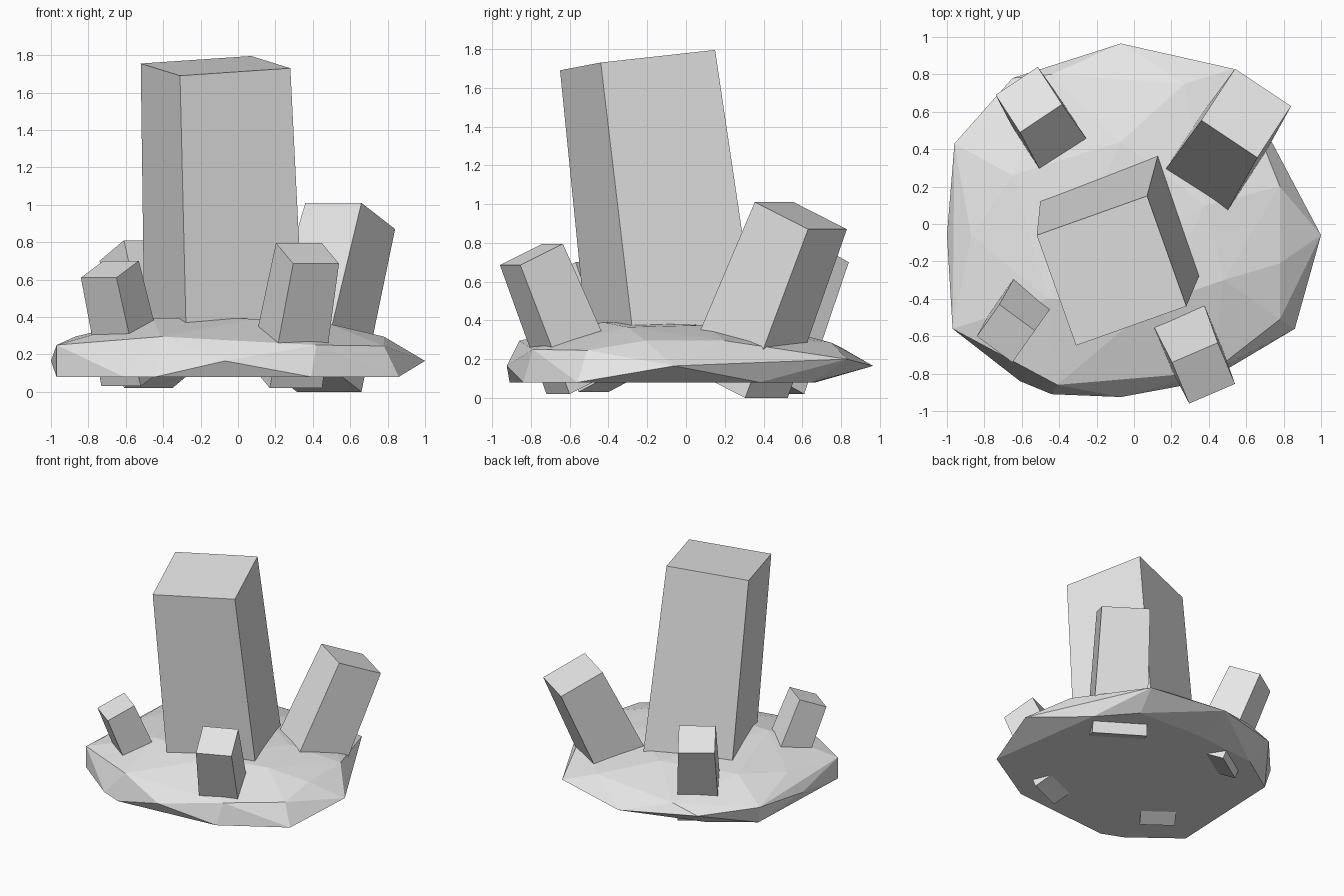
import bpy, bmesh
from mathutils import Vector

if "Cube" in bpy.data.objects:
    bpy.data.objects.remove(bpy.data.objects["Cube"])

stone = bpy.data.materials.new("pale_grey_stone")
stone.diffuse_color = (0.8, 0.8, 0.8, 1)
stone.use_nodes = True
stone.node_tree.nodes["Principled BSDF"].inputs["Base Color"].default_value = stone.diffuse_color


def finish(bm, name):
    bmesh.ops.recalc_face_normals(bm, faces=bm.faces[:])
    mesh = bpy.data.meshes.new(name)
    bm.to_mesh(mesh)
    bm.free()
    mesh.materials.append(stone)
    obj = bpy.data.objects.new(name, mesh)
    bpy.context.collection.objects.link(obj)


def crystal(name, top_a, top_b, inward, low_a, low_b):
    """Tapered four-sided shard: an outer edge at each end, plus the step to the inner edge."""
    a, b, step, c, d = map(Vector, (top_a, top_b, inward, low_a, low_b))
    low_step = step * ((d - c).length / (b - a).length)
    bm = bmesh.new()
    top = [bm.verts.new(p) for p in (a, b, b + step, a + step)]
    low = [bm.verts.new(p) for p in (c, d, d + low_step, c + low_step)]
    bm.faces.new(top)
    bm.faces.new(low)
    for i in range(4):
        j = (i + 1) % 4
        bm.faces.new((top[i], top[j], low[j], low[i]))
    finish(bm, name)


# Faceted rock base: rings of points by height, wrapped in a hull
floor = [(-.97, -.56), (-.61, -.84), (-.44, -.91), (.39, -.84), (.86, -.56),
         (.72, .38), (.48, .65), (-.1, .67), (-.6, .62), (-.93, .4)]
rim = [(1, -.06), (-.07, .965), (-1, -.06), (-.07, -.925)]
shoulder = [(-.97, -.56, .25), (-.41, -.86, .295), (.42, -.79, .25), (.78, -.51, .245),
            (.78, -.21, .295), (.78, .2, .295), (.69, .38, .25), (.53, .83, .2),
            (.27, .75, .285), (-.44, .8, .26), (-.65, .78, .2), (-.96, .43, .22), (-.87, -.06, .295)]
crown = [(-.46, -.4, .395), (.1, -.43, .39), (.48, -.3, .365), (.38, .1, .375),
         (-.07, .44, .365), (-.65, .26, .345)]
points = [(x, y, .08) for x, y in floor] + [(x, y, .165) for x, y in rim] + shoulder + crown
bm = bmesh.new()
for p in points:
    bm.verts.new(p)
bmesh.ops.convex_hull(bm, input=bm.verts[:])
bmesh.ops.delete(bm, geom=[v for v in bm.verts if not v.link_faces], context='VERTS')
bmesh.ops.dissolve_limit(bm, angle_limit=0.01, verts=bm.verts[:], edges=bm.edges[:])
finish(bm, "rock_base")

# Tall central shard
crystal("main_crystal", (-.31, -.65, 1.69), (.28, -.44, 1.73), (-.21, .59, .065),
        (-.272, -.49, .09), (.36, -.25, .13))
# Four outward-leaning shards whose tips show under the base
crystal("back_right_crystal", (.84, .63, .87), (.54, .83, .87), (-.18, -.275, .14),
        (.66, .305, 0), (.315, .525, 0))
crystal("front_right_crystal", (.295, -.96, .685), (.54, -.855, .685), (-.092, .22, .11),
        (.17, -.72, .02), (.45, -.6, .02))
crystal("front_left_crystal", (-.84, -.6, .61), (-.65, -.74, .61), (.12, .17, .09),
        (-.73, -.4, .03), (-.52, -.555, .03))
crystal("back_left_crystal", (-.74, .69, .7), (-.515, .84, .7), (.13, -.2, .11),
        (-.61, .44, .02), (-.35, .61, .02))
